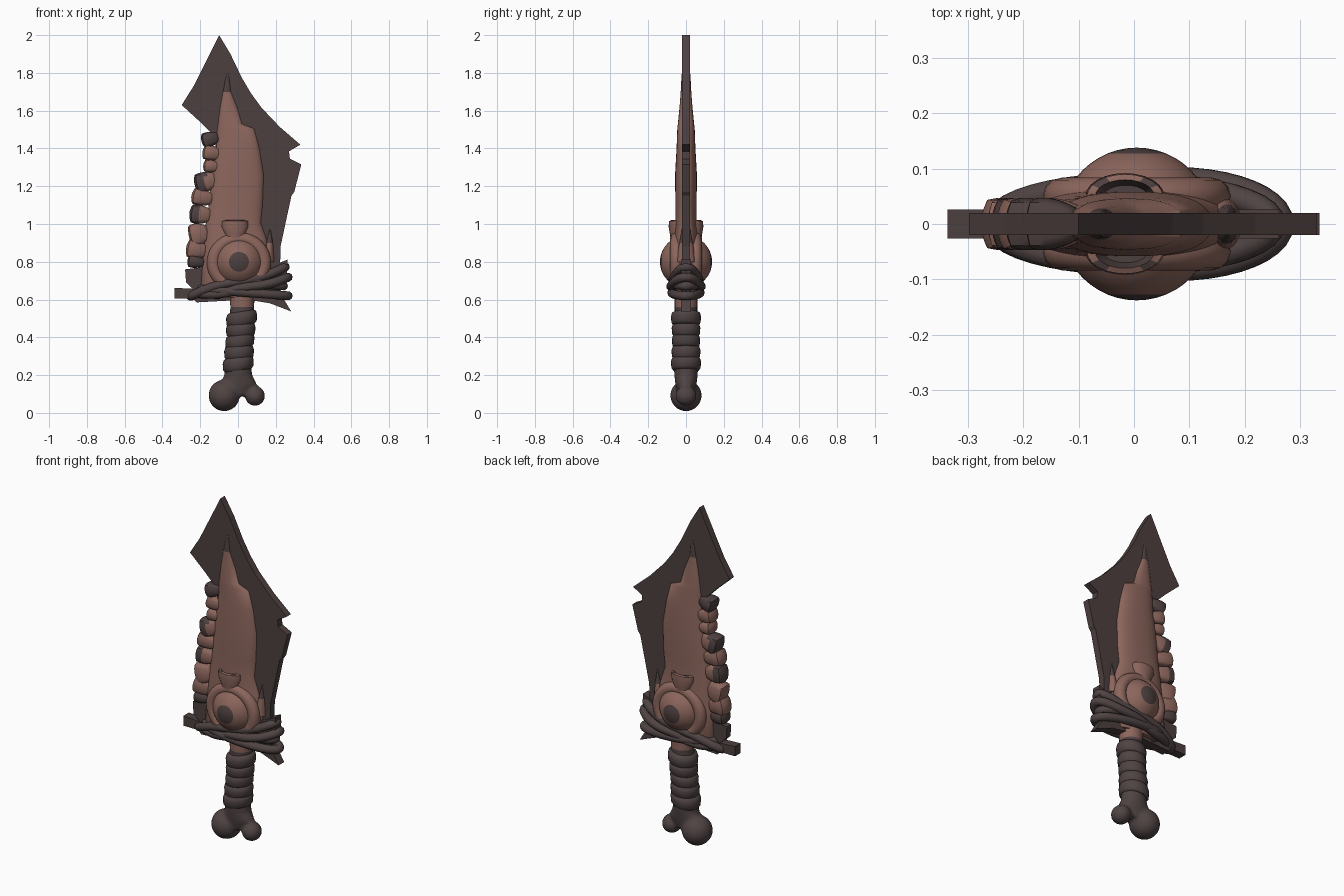
import bpy, bmesh, math
from mathutils import Vector, Matrix

if "Cube" in bpy.data.objects:
    bpy.data.objects.remove(bpy.data.objects["Cube"])


def mat(name, rgb):
    m = bpy.data.materials.new(name)
    m.diffuse_color = (*rgb, 1)
    m.use_nodes = True
    m.node_tree.nodes["Principled BSDF"].inputs["Base Color"].default_value = m.diffuse_color
    return m


DARK = mat("dark iron", (0.075, 0.051, 0.050))
WRAP = mat("dark leather", (0.080, 0.057, 0.057))
FLESH = mat("flesh", (0.262, 0.133, 0.108))


def finish(name, bm, mats, smooth=True):
    bmesh.ops.recalc_face_normals(bm, faces=bm.faces)
    me = bpy.data.meshes.new(name)
    bm.to_mesh(me)
    bm.free()
    for m in mats:
        me.materials.append(m)
    ob = bpy.data.objects.new(name, me)
    bpy.context.collection.objects.link(ob)
    if smooth:
        bpy.ops.object.select_all(action='DESELECT')
        ob.select_set(True)
        bpy.context.view_layer.objects.active = ob
        bpy.ops.object.shade_smooth_by_angle(angle=math.radians(50))
    return ob


def plate(name, pts, half, m):
    """Flat outline in x,z extruded along y."""
    bm = bmesh.new()
    f = bm.faces.new([bm.verts.new((x, -half, z)) for x, z in pts])
    r = bmesh.ops.extrude_face_region(bm, geom=[f])
    bmesh.ops.translate(bm, vec=(0, 2 * half, 0),
                        verts=[v for v in r["geom"] if isinstance(v, bmesh.types.BMVert)])
    return finish(name, bm, [m], False)


def loft(bm, rows, n=28, p=2.0, cy=0.0):
    """Rows of (z, x left, x right, half depth) joined into a closed skin."""
    rings = []
    for z, xl, xr, t in rows:
        ring = []
        for i in range(n):
            a = 2 * math.pi * i / n
            c, s = math.cos(a), math.sin(a)
            u = math.copysign(abs(c) ** (2 / p), c)
            v = math.copysign(abs(s) ** (2 / p), s)
            ring.append(bm.verts.new(((xl + xr) / 2 + u * (xr - xl) / 2, cy + v * t, z)))
        rings.append(ring)
    for a, b in zip(rings, rings[1:]):
        for i in range(n):
            j = (i + 1) % n
            bm.faces.new((a[i], a[j], b[j], b[i]))
    bm.faces.new(rings[0])
    bm.faces.new(rings[-1])


def ball(bm, centre, r, scale=(1, 1, 1)):
    bmesh.ops.create_uvsphere(bm, u_segments=32, v_segments=20, radius=r,
                              matrix=Matrix.Translation(centre) @ Matrix.Diagonal((*scale, 1)))


# Blade with nicked edges
plate("blade", [(-.10, 2.0), (-.04, 1.90), (.02, 1.775), (.07, 1.69), (.125, 1.615), (.22, 1.515),
                (.33, 1.42), (.27, 1.385), (.275, 1.345), (.335, 1.315), (.298, 1.17),
                (.283, 1.15), (.225, .88), (.22, .62), (-.20, .62), (-.275, .69), (-.28, .76),
                (-.2, .77), (-.15, 1.1), (-.115, 1.455), (-.20, 1.54), (-.298, 1.63),
                (-.235, 1.73)], .02, DARK)

# Guard plate with a torn lower spike
plate("guard_plate", [(-.337, .605), (-.337, .662), (-.2, .655), (0, .69), (.14, .76),
                      (.262, .812), (.26, .74), (.22, .63), (.25, .59), (.282, .537),
                      (.17, .58), (.05, .60), (-.22, .585), (-.24, .605)], .026, DARK)

# Flesh growing over the blade, dark at the tip
bm = bmesh.new()
loft(bm, [(1.80, -.060, -.050, .022), (1.76, -.073, -.04, .025), (1.70, -.085, -.033, .028),
          (1.62, -.10, 0, .034), (1.53, -.11, .025, .043), (1.505, -.115, .09, .046),
          (1.40, -.12, .118, .050), (1.26, -.14, .14, .058), (1.10, -.155, .135, .056),
          (1.01, -.17, .125, .056), (.92, -.18, .155, .062), (.80, -.19, .18, .070),
          (.68, -.20, .165, .066), (.61, -.15, .12, .05)], 36, 2.5)
for f in bm.faces:
    f.material_index = int(f.calc_center_median().z > 1.70)
finish("flesh", bm, [FLESH, DARK])

# Thorn at the right of the eye
bm = bmesh.new()
loft(bm, [(.80, .12, .195, .05), (.90, .145, .19, .036), (.98, .168, .174, .022)], 16)
for f in bm.faces:
    f.material_index = int(f.calc_center_median().z > .9)
finish("flesh_thorn", bm, [FLESH, DARK])

# Eyeball with a pupil on both faces
bm = bmesh.new()
bmesh.ops.create_uvsphere(bm, u_segments=32, v_segments=24, radius=.138,
                          matrix=Matrix.Translation((.005, 0, .80)) @ Matrix.Rotation(math.pi / 2, 4, 'X'))
for f in bm.faces:
    d = (f.calc_center_median() - Vector((.005, 0, .80))).normalized()
    f.material_index = int(abs(d.y) > math.cos(.39))
finish("eye", bm, [FLESH, DARK])

# Eye sockets and the hollow stubs above them
for s, side in ((-1, "front"), (1, "back")):
    bpy.ops.mesh.primitive_torus_add(major_radius=.128, minor_radius=.034, major_segments=40,
                                     minor_segments=12, location=(.005, s * .05, .795),
                                     rotation=(math.pi / 2, 0, 0))
    ob = bpy.context.object
    ob.name = side + "_eye_socket"
    ob.scale = (1.05, 1, 1)
    ob.data.materials.append(FLESH)
    bpy.ops.object.shade_smooth()
    bm = bmesh.new()
    loft(bm, [(.90, -.06, .03, .03), (.95, -.07, .04, .036), (.985, -.088, .055, .042),
              (1.015, -.085, .052, .040), (1.02, -.07, .037, .030), (.985, -.055, .025, .02)],
         24, 2, s * .05)
    for f in bm.faces:
        c = f.calc_center_median()
        f.material_index = int(c.z > .98 and abs(c.x + .016) < .05 and abs(c.y - s * .05) < .028)
    finish(side + "_stub", bm, [FLESH, DARK])

# Row of molars along the left edge: x, z, half width, half height, dark kind
TEETH = [(-.145, 1.45, .046, .036, 2), (-.135, 1.375, .05, .036, 0), (-.135, 1.305, .046, .03, 0),
         (-.165, 1.225, .062, .048, 1), (-.185, 1.14, .058, .04, 0), (-.195, 1.05, .058, .045, 1),
         (-.205, .945, .052, .055, 0), (-.215, .865, .056, .045, 0), (-.22, .80, .045, .03, 2)]
for k, (x, z, w, h, kind) in enumerate(TEETH):
    bm = bmesh.new()
    bmesh.ops.create_cube(bm, size=2)
    bmesh.ops.subdivide_edges(bm, edges=bm.edges[:], cuts=4, use_grid_fill=True)
    for v in bm.verts:
        q = v.co.copy()
        q = q.lerp(q.normalized() * 1.15, .65)         # rounded block
        g = 1 - .22 * q.x                              # wider at the crown
        v.co = Vector((q.x * w, q.y * .042 * g, q.z * h * g))
    bmesh.ops.rotate(bm, verts=bm.verts, matrix=Matrix.Rotation((-.25, .2, .1)[k % 3], 3, 'Y'))
    bmesh.ops.translate(bm, verts=bm.verts, vec=(x, 0, z))
    for f in bm.faces:
        c = f.calc_center_median()
        f.material_index = int(kind == 2 or (kind == 1 and c.x < x - .1 * w))
    finish(f"tooth_{k + 1}", bm, [FLESH, DARK])

# Cords wound round the guard: x left, z left, x right, z right, half depth, sag
CORDS = [(-.25, .615, .25, .775, .070, -.015), (-.20, .655, .265, .62, .075, .0),
         (-.12, .62, .265, .72, .080, -.01), (-.22, .635, .24, .67, .070, .015)]
for k, (x0, z0, x1, z1, d, sag) in enumerate(CORDS):
    cu = bpy.data.curves.new("cord", 'CURVE')
    cu.dimensions = '3D'
    cu.bevel_depth = .024
    cu.bevel_resolution = 3
    sp = cu.splines.new('POLY')
    sp.points.add(39)
    sp.use_cyclic_u = True
    for i, pt in enumerate(sp.points):
        a = 2 * math.pi * i / 40
        u = math.cos(a)
        pt.co = ((x0 + x1) / 2 + u * (x1 - x0) / 2, d * math.sin(a),
                 (z0 + z1) / 2 + u * (z1 - z0) / 2 + sag * math.sin(3 * u), 1)
    ob = bpy.data.objects.new(f"guard_cord_{k + 1}", cu)
    bpy.context.collection.objects.link(ob)
    cu.materials.append(WRAP)
    bpy.ops.object.select_all(action='DESELECT')
    ob.select_set(True)
    bpy.context.view_layer.objects.active = ob
    bpy.ops.object.convert(target='MESH')

# Bare neck between guard and grip
bm = bmesh.new()
loft(bm, [(.50, -.045, .08, .06), (.56, -.04, .085, .06), (.66, -.05, .09, .06)], 24)
for f in bm.faces:
    f.material_index = int(f.calc_center_median().z < .55)
finish("neck", bm, [FLESH, WRAP])

# Leather grip: overlapping slanted bands
for k in range(5):
    z = .225 + k * .06
    cx = .001 + k * .0045
    r = (.080, .077, .075, .076, .080)[k]
    bm = bmesh.new()
    loft(bm, [(z, cx - r + .01, cx + r - .01, r - .012), (z + .012, cx - r, cx + r, r - .003),
              (z + .045, cx - r - .002, cx + r + .002, r), (z + .065, cx - r + .004, cx + r - .004, r - .006),
              (z + .072, cx - r + .016, cx + r - .016, r - .02)], 28)
    for v in bm.verts:
        v.co.z += (v.co.x - cx) * (.06 if k % 2 else .14)
    finish(f"grip_band_{k + 1}", bm, [WRAP])

# Knuckle-bone pommel, fused into one skin
bm = bmesh.new()
loft(bm, [(.27, -.07, .07, .066), (.20, -.072, .075, .062), (.15, -.10, .10, .056), (.09, -.09, .06, .045)], 28)
ball(bm, (-.073, 0, .092), .083)
ball(bm, (.09, 0, .09), .053, (1, 1.05, 1))
ob = finish("bone_pommel", bm, [WRAP])
m = ob.modifiers.new("fuse", 'REMESH')
m.mode = 'VOXEL'
m.voxel_size = .01
m.use_smooth_shade = True
m = ob.modifiers.new("soften", 'SMOOTH')
m.factor = .5
m.iterations = 4
